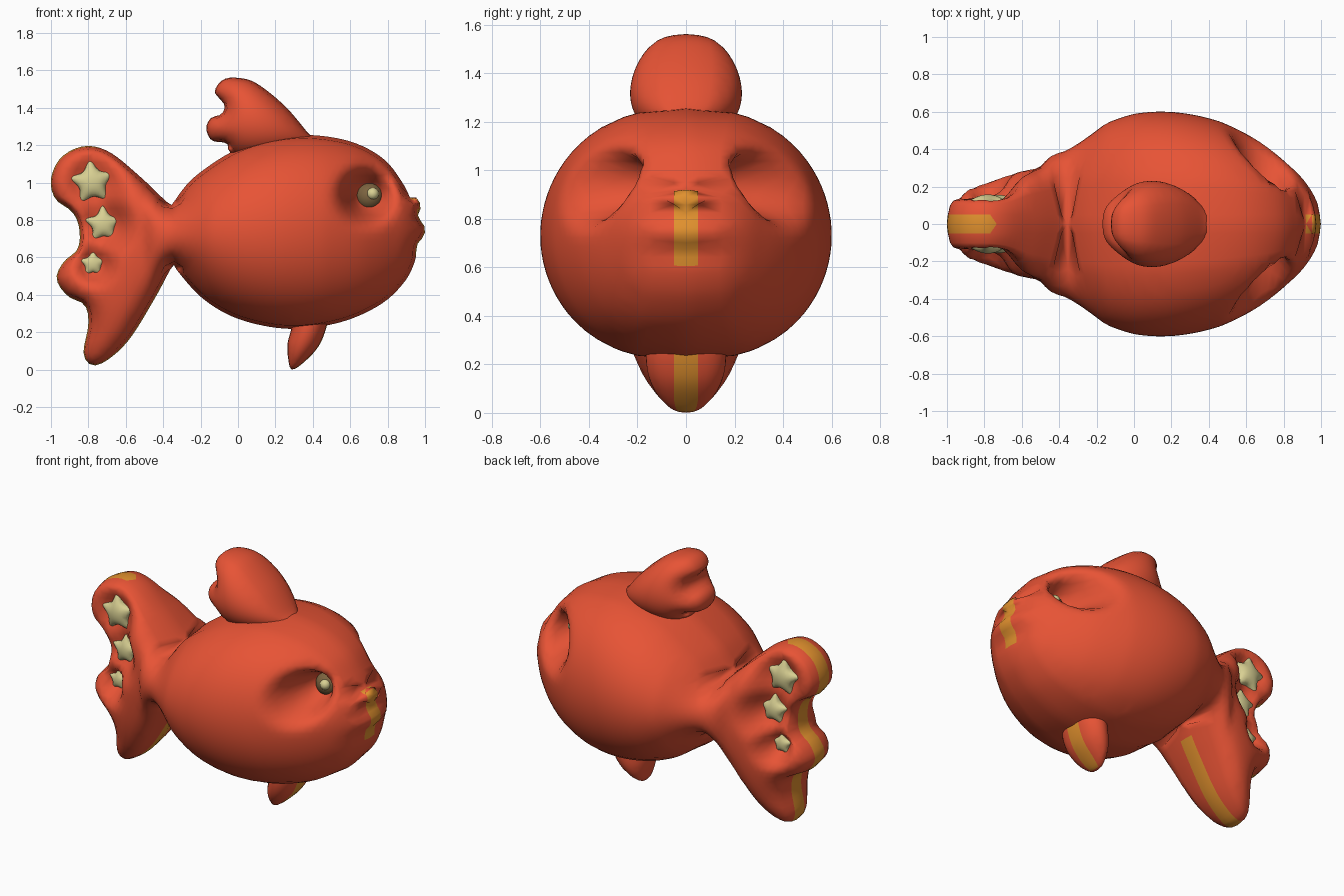
import bpy, bmesh, math
from mathutils import Vector
from mathutils.geometry import delaunay_2d_cdt

cube = bpy.data.objects.get("Cube")
if cube:
    bpy.data.objects.remove(cube, do_unlink=True)


def material(name, rgb):
    mat = bpy.data.materials.new(name)
    mat.use_nodes = True
    mat.diffuse_color = (*rgb, 1)
    mat.node_tree.nodes["Principled BSDF"].inputs["Base Color"].default_value = (*rgb, 1)
    return mat


red = material("coral red", (.81, .088, .036))
amber = material("amber seam", (.75, .28, .027))
khaki = material("pale khaki", (.69, .63, .29))
brown = material("olive brown", (.2, .125, .05))


def smooth_outline(points, step):
    """Closed spline through the points, resampled evenly, counter-clockwise."""
    pts = [Vector(p) for p in points]
    n, dense = len(pts), []
    for i in range(n):
        a, b, c, d = (pts[(i + k) % n] for k in (-1, 0, 1, 2))
        for j in range(12):
            t = j / 12
            dense.append(b + (c - a) * (t / 2) + (2 * a - 5 * b + 4 * c - d) * (t * t / 2)
                         + (3 * b - a - 3 * c + d) * (t ** 3 / 2))
    pairs = list(zip(dense, dense[1:] + dense[:1]))
    total = sum((q - p).length for p, q in pairs)
    count = max(12, round(total / step))
    gap, travelled, out = total / count, 0, []
    for p, q in pairs:
        length = (q - p).length
        while len(out) < count and len(out) * gap < travelled + length:
            out.append(p.lerp(q, (len(out) * gap - travelled) / length))
        travelled += length
    area = sum(p.x * q.y - q.x * p.y for p, q in zip(out, out[1:] + out[:1]))
    return out if area > 0 else out[::-1]


def puff_heights(verts, faces, rim):
    """Membrane over the outline; a root of it is a rounded cushion, one at most."""
    links = {i: {} for f in faces for i in f}
    load = dict.fromkeys(links, 0)
    for f in faces:
        for k in range(3):
            o, i, j = f[k], f[(k + 1) % 3], f[(k + 2) % 3]
            u, v = verts[i] - verts[o], verts[j] - verts[o]
            cross = max(abs(u.x * v.y - u.y * v.x), 1e-9)
            w = u.dot(v) / cross / 2
            links[i][j] = links[i].get(j, 0) + w
            links[j][i] = links[j].get(i, 0) + w
            load[o] += cross / 6
    height = dict.fromkeys(links, 0.0)
    rows = [(i, list(l.items()), sum(l.values()), load[i])
            for i, l in links.items() if i not in rim]
    rows = [r for r in rows if r[2] > 0]
    for _ in range(350):
        for i, link, total, push in rows:
            goal = (push + sum(w * height[j] for j, w in link)) / total
            height[i] += 1.85 * (goal - height[i])
    top = max(height.values())
    return {i: max(h / top, 0) ** .4 for i, h in height.items()}


def inflate(name, points, half_width, step, mats, seam=None, shape=None, y=0):
    """Cushion-shaped part from a side outline, same on both sides."""
    outline = smooth_outline(points, step)
    n = len(outline)

    def clear(p, limit):
        return min((p - q).length_squared for q in outline) > limit * limit

    # Fine rows inside the rim, then a staggered grid in the middle
    fill = []
    for ratio in (.17, .5, 1):
        for i, p in enumerate(outline):
            along = (outline[(i + 1) % n] - outline[i - 1]).normalized()
            q = p + Vector((-along.y, along.x)) * ratio * step
            if clear(q, .8 * ratio * step):
                fill.append(q)
    low = [min(p[k] for p in outline) for k in (0, 1)]
    high = [max(p[k] for p in outline) for k in (0, 1)]
    for r in range(int((high[1] - low[1]) / step) + 1):
        for c in range(int((high[0] - low[0]) / step) + 1):
            q = Vector((low[0] + (c + r % 2 / 2) * step, low[1] + r * step))
            if clear(q, 1.4 * step):
                fill.append(q)
    edges = [(i, (i + 1) % n) for i in range(n)]
    verts, _, faces, *_ = delaunay_2d_cdt(outline + fill, edges, [], 1, 1e-6)

    uses = {}
    for f in faces:
        for k in range(3):
            key = frozenset((f[k], f[k - 1]))
            uses[key] = uses.get(key, 0) + 1
    rim = {i for key, count in uses.items() if count == 1 for i in key}
    height = {i: h * half_width for i, h in puff_heights(verts, faces, rim).items()}
    if shape:
        height = {i: shape(verts[i], h) for i, h in height.items()}
    # Narrow flat seam all round the rim
    for f in faces:
        if any(i in rim for i in f):
            for i in f:
                height[i] = min(height[i], .05)

    bm = bmesh.new()
    front = {i: bm.verts.new((verts[i].x, y - h, verts[i].y)) for i, h in height.items()}
    back = {i: front[i] if i in rim else bm.verts.new((verts[i].x, y + h, verts[i].y))
            for i, h in height.items()}
    for f in faces:
        for side in (front, back):
            corners = [side[i] for i in f]
            if side is back:
                if all(i in rim for i in f):
                    continue
                corners.reverse()
            face = bm.faces.new(corners)
            face.smooth = True
            mid = face.calc_center_median()
            if seam and any(i in rim for i in f) and seam(mid.x, mid.z):
                face.material_index = 1
    bmesh.ops.recalc_face_normals(bm, faces=bm.faces)
    mesh = bpy.data.meshes.new(name)
    bm.to_mesh(mesh)
    bm.free()
    for mat in mats:
        mesh.materials.append(mat)
    bpy.context.collection.objects.link(bpy.data.objects.new(name, mesh))
    return [(verts[i], h) for i, h in height.items()]


def ball(name, radius, place, mat):
    bpy.ops.mesh.primitive_uv_sphere_add(segments=32, ring_count=16, radius=radius, location=place)
    obj = bpy.context.object
    obj.name = name
    obj.data.materials.append(mat)
    bpy.ops.object.shade_smooth()


# Body and tail in one outline: lips, belly, lower tail, upper tail, back
body = [(.92, .92), (.958, .917), (.978, .87), (.962, .82), (1, .76), (.99, .71), (.957, .666),
        (.946, .58), (.887, .465), (.757, .345), (.543, .252), (.275, .218), (.01, .268),
        (-.18, .373), (-.31, .51), (-.345, .56), (-.37, .52), (-.447, .377), (-.58, .163),
        (-.7, .05), (-.783, .024), (-.826, .09), (-.8, .243), (-.82, .345), (-.91, .393),
        (-.97, .484), (-.933, .575), (-.858, .644), (-.848, .75), (-.885, .842),
        (-.976, .912), (-1, 1.02), (-.944, 1.136), (-.82, 1.195), (-.687, 1.163),
        (-.527, 1.035), (-.39, .905), (-.355, .88), (-.32, .93), (-.233, 1.03), (-.045, 1.158),
        (.14, 1.227), (.36, 1.255), (.6, 1.22), (.78, 1.125), (.885, .99)]
stars = [(-.78, 1.0, .125, -.1), (-.72, .775, .104, -.03), (-.775, .565, .075, 0)]
eye_x, eye_z = .703, .925
dents = [(.695, .935, .118, .86)] + [(x, z, r * 1.2, .6) for x, z, r, _ in stars]
# Along the length: x, girth factor, widest half-width
girths = [(-1.1, .8, .28), (-.75, .88, .28), (-.5, 1, .33), (-.36, 1, .7), (-.15, 1.1, 2),
          (0, 1.08, 2), (.22, 1.02, 2), (.46, .95, 2), (.67, .86, 2), (.83, .77, 2), (1.1, .72, 2)]


def body_shape(p, h):
    for (x0, g0, c0), (x1, g1, c1) in zip(girths, girths[1:]):
        if x0 <= p.x < x1:
            t = (p.x - x0) / (x1 - x0)
            h *= g0 + (g1 - g0) * t
            cap = c0 + (c1 - c0) * t
            h /= (1 + (h / cap) ** 4) ** .25
            break
    for x, z, radius, depth in dents:
        r = (p - Vector((x, z))).length / radius
        h *= 1 - depth * math.exp(-r ** 3)
    return h


def body_seam(x, z):
    return (x > .9 and .6 < z < .915) or x < -.75 or (x < -.4 and z < .52)


surface = inflate("body_and_tail", body, .59, .035, [red, amber], body_seam, body_shape)


def depth_at(x, z):
    return min(surface, key=lambda s: (s[0] - Vector((x, z))).length)[1]


# Back fin and belly fin
inflate("back_fin", [(.41, 1.22), (.37, 1.27), (.25, 1.41), (.1, 1.53), (0, 1.56), (-.08, 1.55),
                     (-.125, 1.49), (-.1, 1.45), (-.07, 1.41), (-.09, 1.365), (-.145, 1.345),
                     (-.17, 1.29), (-.14, 1.225), (-.06, 1.21), (-.04, 1.16), (.1, 1.13),
                     (.29, 1.16)], .23, .025, [red])
inflate("belly_fin", [(.48, .26), (.44, .14), (.37, .055), (.29, 0), (.268, .06), (.265, .14),
                      (.285, .22), (.3, .34), (.4, .38), (.47, .34)],
        .165, .018, [red, amber], lambda x, z: x > .3)

# Puffy tail stars and sunken eyes on both sides
for side, label in ((-1, "front"), (1, "back")):
    for k, (x, z, radius, turn) in enumerate(stars):
        star = []
        for i in range(10):
            a = math.pi * (i / 5 + .5) - turn
            r = radius * (.6 if i % 2 else 1)
            star.append((x + r * math.cos(a), z + r * math.sin(a)))
        inflate(f"{label}_star_{k + 1}", star, radius * .45, radius / 8, [khaki],
                y=side * (depth_at(x, z) + .01))
    depth = depth_at(eye_x, eye_z) + .02
    ball(f"{label}_eye", .075, (eye_x, side * depth, eye_z), brown)
    ball(f"{label}_pupil", .032, (eye_x + .017, side * (depth + .058), eye_z + .015), khaki)
